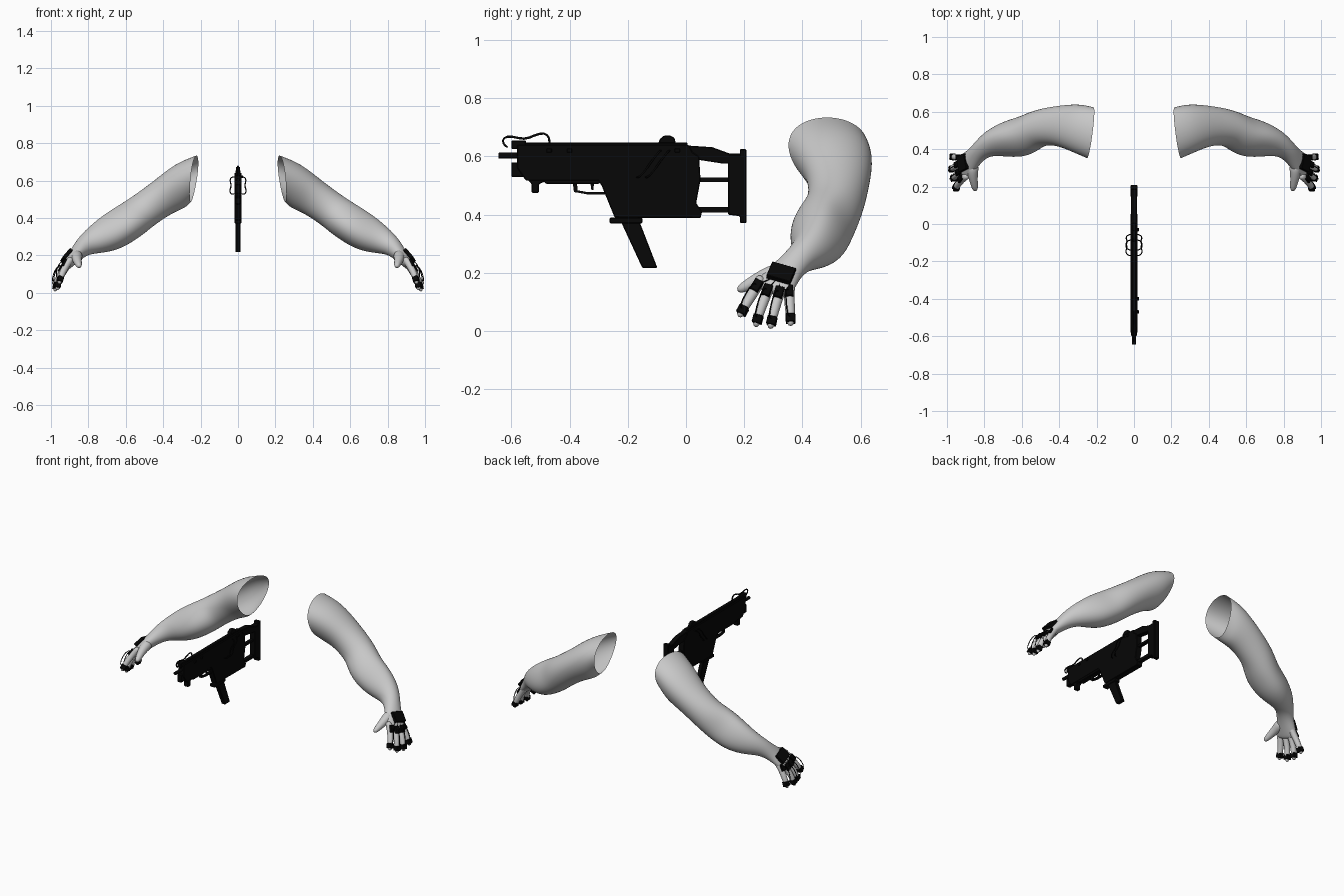
import bpy, bmesh, math
from mathutils import Vector, Matrix

default_cube = bpy.data.objects.get("Cube")
if default_cube:
    bpy.data.objects.remove(default_cube, do_unlink=True)


def make_material(name, colour):
    material = bpy.data.materials.new(name)
    material.use_nodes = True
    material.diffuse_color = colour
    material.node_tree.nodes["Principled BSDF"].inputs["Base Color"].default_value = colour
    return material


SKIN = make_material("light grey skin", (0.58, 0.58, 0.58, 1))
BLACK = make_material("matte black", (0.002, 0.002, 0.002, 1))


def finish(name, bm, material, smooth=False, subdivide=0, bevel=0):
    bmesh.ops.recalc_face_normals(bm, faces=bm.faces)
    mesh = bpy.data.meshes.new(name)
    bm.to_mesh(mesh)
    bm.free()
    mesh.materials.append(material)
    for polygon in mesh.polygons:
        polygon.use_smooth = smooth
    obj = bpy.data.objects.new(name, mesh)
    bpy.context.collection.objects.link(obj)
    if subdivide:
        modifier = obj.modifiers.new("Smooth form", "SUBSURF")
        modifier.levels = modifier.render_levels = subdivide
    if bevel:
        modifier = obj.modifiers.new("Edge bevel", "BEVEL")
        modifier.width = bevel
        modifier.segments = 1
    return obj


def tube(name, path, radii, material, sides=8, start=None, open_start=False, ref=(0, 1, 0)):
    """Loft rings along a path; radii are (across, thick, widening towards the top)."""
    bm = bmesh.new()
    path = [Vector(p) for p in path]
    across, rings = Vector(ref), []
    for i, point in enumerate(path):
        tangent = (path[min(i + 1, len(path) - 1)] - path[max(i - 1, 0)]).normalized()
        if start and i < 2:
            tangent = tangent.lerp(Vector(start), 1 - i / 2).normalized()
        across = (across - across.dot(tangent) * tangent).normalized()
        thick = tangent.cross(across)
        wide, deep, taper = radii[i]
        rings.append([bm.verts.new(point + across * wide * math.cos(a) * (1 + taper * math.sin(a))
                                   + thick * deep * math.sin(a))
                      for a in (math.tau * k / sides for k in range(sides))])
    for low, high in zip(rings, rings[1:]):
        for k in range(sides):
            n = (k + 1) % sides
            bm.faces.new((low[k], low[n], high[n], high[k]))
    bm.faces.new(rings[-1])
    if not open_start:
        bm.faces.new(rings[0])
    return finish(name, bm, material, smooth=True, subdivide=2 if sides > 6 else 1)


def round_tube(name, path, radii, material, sides=8, ref=(0, 1, 0)):
    return tube(name, path, [(r, r, 0) for r in radii], material, sides=sides, ref=ref)


def wire(name, path, radius=0.003, ref=(0, 1, 0)):
    return round_tube(name, path, [radius] * len(path), BLACK, sides=6, ref=ref)


def block(name, centre, size, along=None, outward=None):
    """A box, optionally turned so that its y axis runs along a direction."""
    bm = bmesh.new()
    bmesh.ops.create_cube(bm, size=1)
    turn = Matrix.Identity(4)
    if along:
        y = along.normalized()
        z = (outward - outward.dot(y) * y).normalized()
        turn = Matrix((y.cross(z), y, z)).transposed().to_4x4()
    bm.transform(Matrix.Translation(centre) @ turn @ Matrix.Diagonal((*size, 1)))
    return finish(name, bm, BLACK, bevel=0.002)


def slab(name, profile, half, bevel=0.003):
    """A side profile of (y, z) points extruded across x."""
    bm = bmesh.new()
    face = bm.faces.new([bm.verts.new((-half, y, z)) for y, z in profile])
    moved = bmesh.ops.extrude_face_region(bm, geom=[face])["geom"]
    bmesh.ops.translate(bm, vec=(2 * half, 0, 0),
                        verts=[v for v in moved if isinstance(v, bmesh.types.BMVert)])
    return finish(name, bm, BLACK, bevel=bevel)


def box(name, half, y0, y1, z0, z1, bevel=0.003):
    return slab(name, [(y0, z0), (y1, z0), (y1, z1), (y0, z1)], half, bevel)


def mirror_to_right(obj):
    twin = obj.copy()
    twin.data = obj.data.copy()
    twin.name = obj.name.replace("left", "right")
    twin.data.transform(Matrix.Scale(-1, 4, (1, 0, 0)))
    twin.data.flip_normals()
    bpy.context.collection.objects.link(twin)


# Arm and palm, hollow and open at the shoulder
parts = []
arm = [  # x, y, z, across, thick, widening towards the top
    (.237, .488, .61, .137, .128, .25), (.31, .515, .572, .13, .126, .2), (.40, .526, .512, .108, .1, .12),
    (.50, .517, .443, .1, .098, 0), (.55, .495, .405, .104, .102, -.15), (.61, .468, .365, .108, .105, -.28),
    (.69, .456, .316, .097, .102, -.25), (.77, .432, .28, .071, .076, -.1), (.82, .395, .253, .051, .055, 0),
    (.857, .355, .215, .053, .041, 0), (.888, .325, .18, .064, .034, 0), (.915, .30, .147, .068, .026, 0),
    (.924, .293, .132, .058, .016, 0)]
parts.append(tube("left_arm", [a[:3] for a in arm], [a[3:] for a in arm], SKIN, sides=16,
                  start=(1, .13, .125), open_start=True))

# Thumb
parts.append(round_tube("left_thumb", [(.86, .325, .205), (.864, .27, .187), (.855, .215, .16), (.847, .175, .138)],
                        [.038, .031, .022, .015], SKIN, ref=(0, 0, 1)))

# Fingers with knuckle plates, tip bands, straps and wires
OUT = Vector((.85, 0, .5)).normalized()
hand_centre = Vector((.917, .327, .199))
fingers = {
    "index": ((.912, .248, .158), (.943, .21, .10), (.958, .18, .045)),
    "middle": ((.922, .282, .143), (.96, .255, .075), (.968, .238, .01)),
    "ring": ((.928, .322, .135), (.967, .302, .07), (.98, .288, .004)),
    "little": ((.918, .352, .14), (.956, .358, .075), (.977, .36, .014))}
for label, joints in fingers.items():
    knuckle, middle, tip = (Vector(j) for j in joints)
    root = knuckle + Vector((-.025, .01, .03))
    parts.append(round_tube(f"left_{label}_finger", [root, knuckle, middle, tip],
                            [.02, .021, .019, .015], SKIN))
    base = knuckle.lerp(middle, .15) + OUT * .011
    end = middle.lerp(tip, .52)
    parts.append(block(f"left_{label}_knuckle_plate", base, (.031, .044, .024), middle - knuckle, OUT))
    parts.append(block(f"left_{label}_tip_band", end, (.033, .03, .032), tip - middle, OUT))
    lift = base.lerp(end, .5)
    side = Vector((0, -.012, 0))
    parts.append(wire(f"left_{label}_wire", [base + OUT * .01, base + OUT * .026 + side,
                      lift + OUT * .036 + side, end + OUT * .026 + side, end + OUT * .012]))
    parts.append(wire(f"left_{label}_strap", [hand_centre.lerp(base, .3), base + OUT * .006]))

# Back-of-hand plate
hand_direction = Vector((.06, -.03, -.07))
parts.append(block("left_hand_plate", hand_centre, (.086, .066, .02), hand_direction, OUT))
for part in parts:
    mirror_to_right(part)

# Receiver and barrel
slab("upper_receiver", [(-.58, .56), (-.55, .517), (.01, .517), (.03, .60), (.01, .64), (-.58, .64)], .02)
box("top_rail", .012, -.575, .005, .63, .648)
box("lower_muzzle_block", .015, -.60, -.54, .53, .58)
box("front_sight_base", .014, -.60, -.55, .625, .655)
round_tube("barrel", [(0, y, .603) for y in (-.645, -.643, -.60, -.5)], [.011] * 4, BLACK, ref=(1, 0, 0))
slab("rear_sight", [(-.095, .645), (-.035, .645), (-.04, .665), (-.055, .672), (-.075, .672), (-.09, .66)], .012)
slab("front_grip", [(-.545, .52), (-.47, .52), (-.505, .505), (-.505, .475), (-.53, .475), (-.53, .505)], .015)
slab("handguard", [(-.50, .525), (-.28, .525), (-.30, .505), (-.48, .505)], .018)

# Lower receiver, trigger and magazine
slab("lower_receiver", [(-.31, .53), (-.29, .50), (-.245, .39), (.05, .388), (.055, .41), (.035, .44),
                        (.05, .52), (.045, .60), (0, .63), (-.1, .60)], .02)
box("magazine_well", .018, -.262, -.15, .37, .39)
slab("magazine", [(-.23, .39), (-.165, .39), (-.098, .217), (-.15, .217)], .013)
slab("trigger_guard_front", [(-.39, .52), (-.375, .52), (-.372, .475), (-.385, .478)], .008, 0)
slab("trigger_guard_base", [(-.385, .486), (-.385, .478), (-.34, .47), (-.27, .47), (-.27, .478), (-.34, .478)], .008, 0)
slab("trigger", [(-.33, .52), (-.315, .52), (-.318, .485), (-.325, .485)], .005, 0)

# Stock frame
slab("stock_top_bar", [(0, .595), (.13, .575), (.20, .575), (.20, .61), (.15, .61), (.09, .632), (0, .638)], .017)
box("stock_middle_bar", .01, .03, .16, .513, .527, 0)
box("stock_lower_bar", .012, .04, .16, .408, .426, 0)
slab("butt_plate", [(.145, .40), (.185, .395), (.185, .372), (.208, .372), (.208, .625), (.185, .625),
                    (.185, .605), (.145, .605)], .018)

# Side cables, bolts and the muzzle hose
for side, sign in (("left", 1), ("right", -1)):
    for i, shift in enumerate((0, -.03)):
        wire(f"{side}_cable_{i + 1}", [(sign * x, y + shift, z) for x, y, z in (
            (.016, -.14, .53), (.04, -.135, .525), (.046, -.11, .55), (.032, -.095, .575),
            (.046, -.075, .60), (.036, -.06, .62), (.016, -.055, .62))], .004, (0, 0, 1))
for i, y in enumerate((-.47, -.4, -.03)):
    block(f"left_bolt_{i + 1}", Vector((.021, y, .62)), (.012, .018, .014))
wire("muzzle_hose", [(0, y, z) for y, z in (
    (-.61, .63), (-.63, .643), (-.63, .665), (-.60, .672), (-.555, .655), (-.52, .674),
    (-.485, .683), (-.468, .665), (-.47, .64))], .005, (1, 0, 0))
